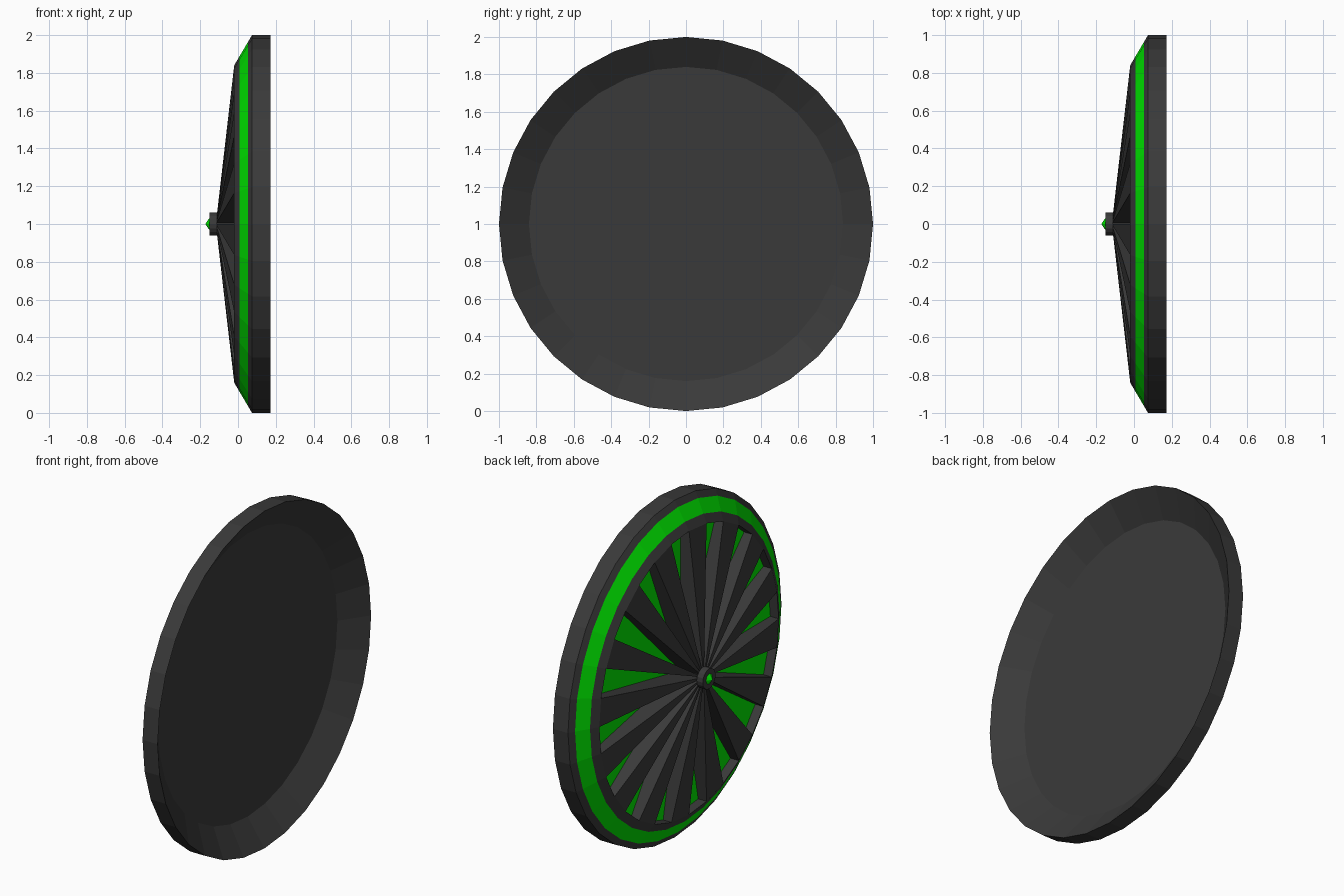
import bpy, bmesh, math

if "Cube" in bpy.data.objects:
    bpy.data.objects.remove(bpy.data.objects["Cube"])

SEG = 32
FLOOR = 0.035


def material(name, col):
    m = bpy.data.materials.new(name)
    m.diffuse_color = (*col, 1)
    m.use_nodes = True
    m.node_tree.nodes["Principled BSDF"].inputs["Base Color"].default_value = m.diffuse_color
    return m


DARK = material("dark_grey", (0.042, 0.042, 0.042))
GREEN = material("bright_green", (0.0, 0.8, 0.0))


def polar(x, r, a):
    return (x, r * math.cos(a), 1 + r * math.sin(a))


def finish(name, bm):
    bmesh.ops.remove_doubles(bm, verts=bm.verts, dist=1e-5)
    bmesh.ops.recalc_face_normals(bm, faces=bm.faces)
    me = bpy.data.meshes.new(name)
    bm.to_mesh(me)
    bm.free()
    me.materials.append(DARK)
    me.materials.append(GREEN)
    ob = bpy.data.objects.new(name, me)
    bpy.context.collection.objects.link(ob)
    return ob


def lathe(name, profile, mats, seg=SEG):
    """Spin (x, radius) points around the wheel axis; one material per band."""
    bm = bmesh.new()
    for i in range(seg):
        a, b = (2 * math.pi * k / seg for k in (i, i + 1))
        for (p, q, m) in zip(profile, profile[1:], mats):
            pts = [polar(*p, a), polar(*q, a), polar(*q, b), polar(*p, b)]
            if p[1] == 0:
                pts.pop()
            elif q[1] == 0:
                pts.pop(2)
            f = bm.faces.new([bm.verts.new(c) for c in pts])
            f.material_index = m
    return finish(name, bm)


# Dished wheel body: inner disc, tread, green stripe, lip and green floor
lathe("wheel_body",
      [(0.064, 0), (0.064, 0.84), (0.173, 1), (0.074, 1), (0.053, 0.964),
       (0.008, 0.888), (-0.02, 0.84), (FLOOR, 0.84), (FLOOR, 0)],
      [0, 0, 0, 0, 1, 0, 0, 1])

# Tapered wedge spokes, every second segment, sloping up to the hub
bm = bmesh.new()
step = 2 * math.pi / SEG
for k in range(0, SEG, 2):
    a, b = k * step, (k + 1) * step
    outline = [(FLOOR, 0.03), (-0.114, 0.03), (-0.02, 0.84), (FLOOR, 0.84)]
    va = [bm.verts.new(polar(*p, a)) for p in outline]
    vb = [bm.verts.new(polar(*p, b)) for p in outline]
    bm.faces.new(va)
    bm.faces.new(vb[::-1])
    bm.faces.new([va[1], vb[1], vb[2], va[2]])
finish("spokes", bm)

# Hub and pointed green cap
lathe("hub", [(FLOOR, 0), (FLOOR, 0.03), (-0.112, 0.03), (-0.112, 0.06),
              (-0.152, 0.06), (-0.152, 0)], [0] * 5, 16)
lathe("hub_cap", [(-0.151, 0), (-0.151, 0.032), (-0.173, 0)], [1, 1], 8)
